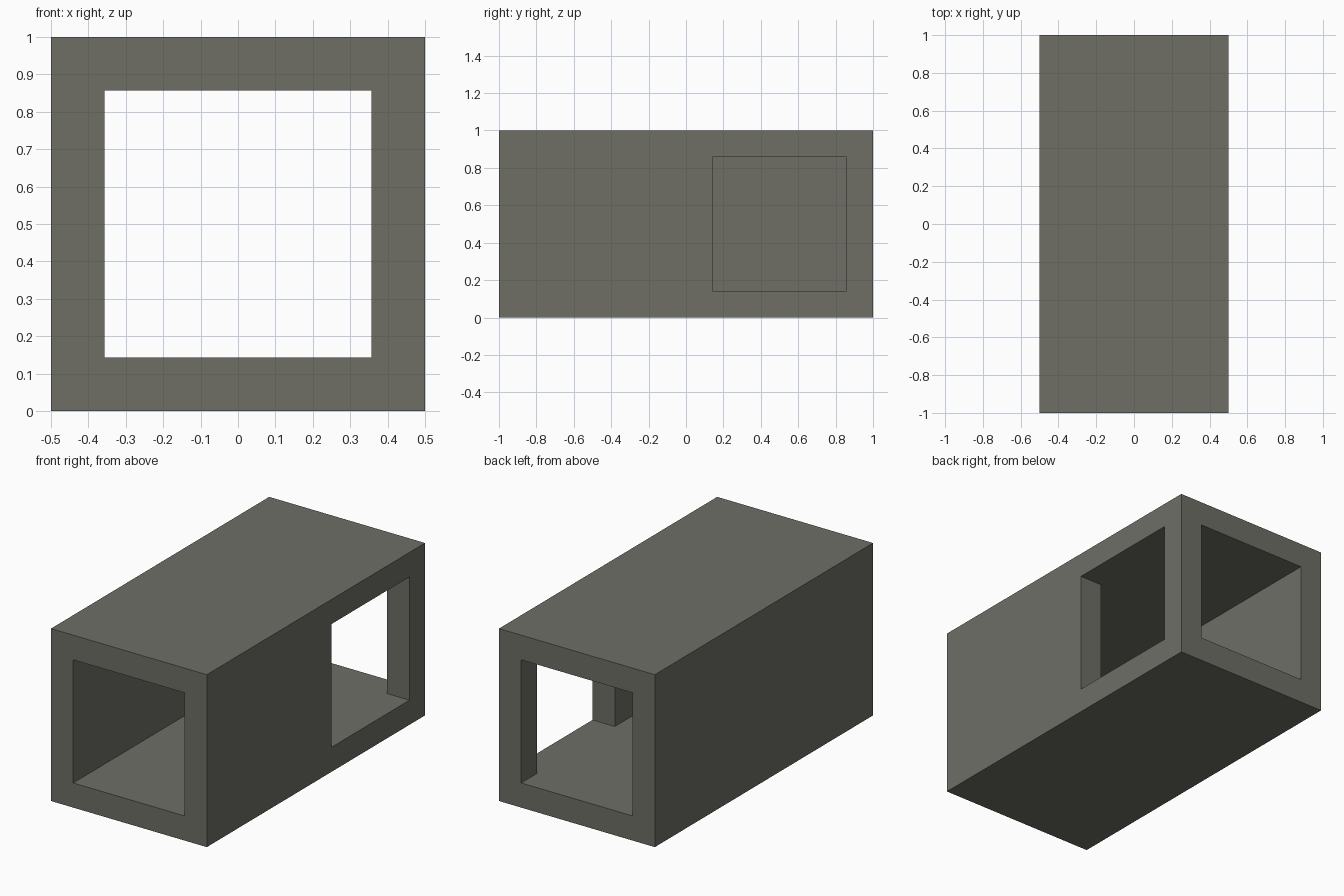
import bpy
import bmesh

default = bpy.data.objects.get("Cube")
if default:
    bpy.data.objects.remove(default, do_unlink=True)

WALL = 1 / 7          # wall thickness
HALF_W, HALF_L, HEIGHT = 0.5, 1.0, 1.0

# Single stone-grey material
grey = bpy.data.materials.new("stone_grey")
grey.use_nodes = True
colour = (0.158, 0.158, 0.134, 1)
grey.diffuse_color = colour
grey.node_tree.nodes["Principled BSDF"].inputs["Base Color"].default_value = colour


def prism(name, plan, low, high):
    """Extrude a plan outline vertically between two heights."""
    bm = bmesh.new()
    base = bm.faces.new([bm.verts.new((x, y, low)) for x, y in plan])
    top = bmesh.ops.extrude_face_region(bm, geom=[base])["geom"]
    bmesh.ops.translate(bm, vec=(0, 0, high - low),
                        verts=[v for v in top if isinstance(v, bmesh.types.BMVert)])
    bmesh.ops.recalc_face_normals(bm, faces=bm.faces)
    mesh = bpy.data.meshes.new(name)
    bm.to_mesh(mesh)
    bm.free()
    mesh.materials.append(grey)
    obj = bpy.data.objects.new(name, mesh)
    bpy.context.collection.objects.link(obj)
    return obj


# Square outer block, lying along y
tunnel = prism("branching_tunnel",
               [(-HALF_W, -HALF_L), (HALF_W, -HALF_L), (HALF_W, HALF_L), (-HALF_W, HALF_L)],
               0, HEIGHT)

# Hollow: a passage open at both ends, with a side opening near the back on +x
inner, end, side = HALF_W - WALL, HALF_L + 0.2, HALF_W + 0.2
door_front, door_back = WALL, HALF_L - WALL
hollow = prism("hollow_cutter",
               [(-inner, -end), (inner, -end), (inner, door_front), (side, door_front),
                (side, door_back), (inner, door_back), (inner, end), (-inner, end)],
               WALL, HEIGHT - WALL)
hollow.hide_render = True

cut = tunnel.modifiers.new("hollow", 'BOOLEAN')
cut.operation = 'DIFFERENCE'
cut.solver = 'EXACT'
cut.object = hollow

# Apply the cut and discard the helper
bpy.context.view_layer.objects.active = tunnel
bpy.ops.object.modifier_apply(modifier=cut.name)
bpy.data.objects.remove(hollow, do_unlink=True)
